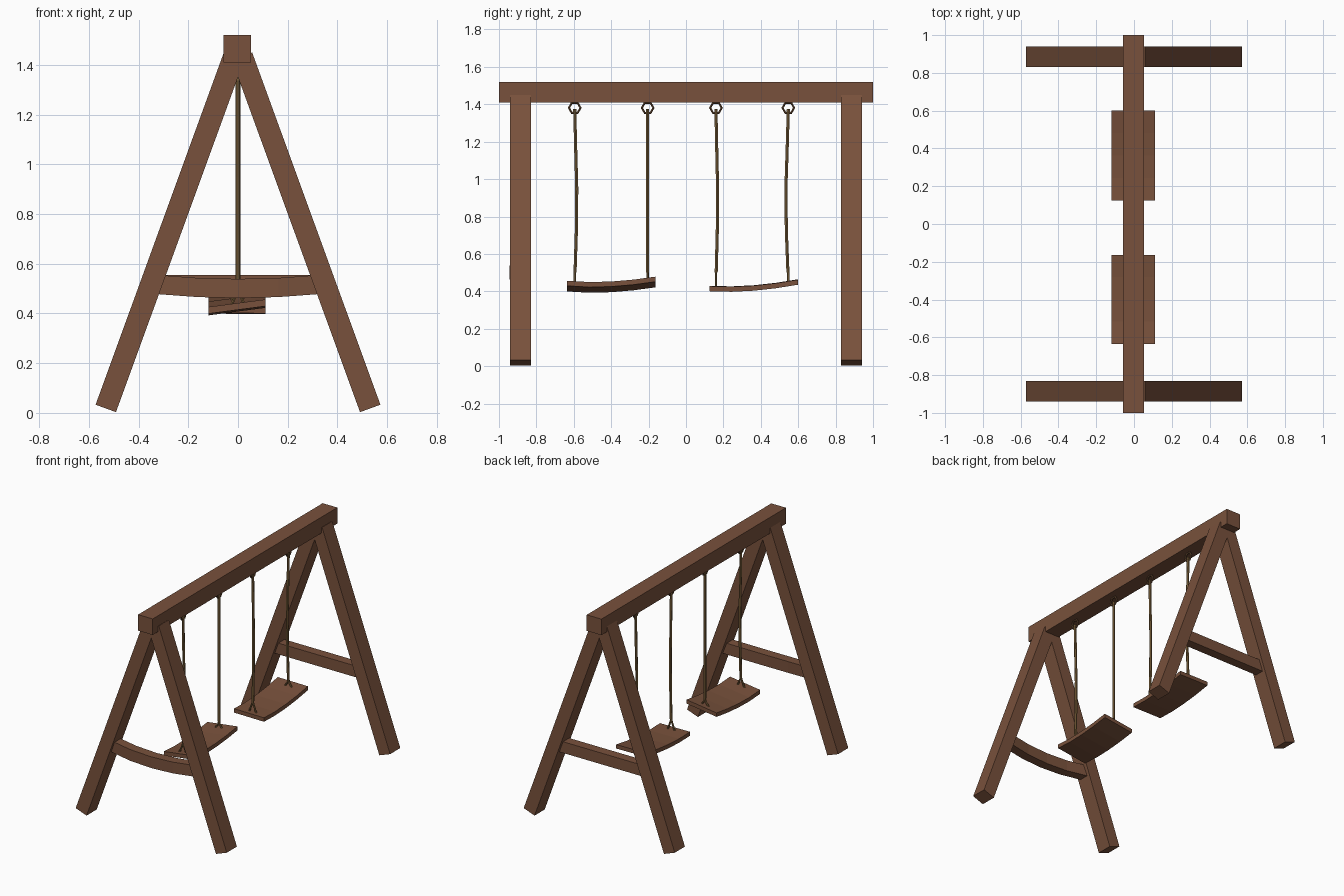
import bpy, bmesh, math
from mathutils import Vector

if "Cube" in bpy.data.objects:
    bpy.data.objects.remove(bpy.data.objects["Cube"])


def material(name, rgb):
    m = bpy.data.materials.new(name)
    m.diffuse_color = (*rgb, 1)
    m.use_nodes = True
    m.node_tree.nodes["Principled BSDF"].inputs["Base Color"].default_value = m.diffuse_color
    return m


WOOD = material("wood", (0.19, 0.083, 0.045))
ROPE = material("rope", (0.21, 0.125, 0.045))
METAL = material("ring_brown", (0.15, 0.075, 0.035))


def loft(name, sections, mat, closed=False):
    """Skin a list of equal-length point rings, capping the ends unless closed."""
    bm = bmesh.new()
    rings = [[bm.verts.new(p) for p in s] for s in sections]
    n = len(rings[0])
    pairs = list(zip(rings, rings[1:]))
    if closed:
        pairs.append((rings[-1], rings[0]))
    else:
        bm.faces.new(rings[0])
        bm.faces.new(rings[-1])
    for a, b in pairs:
        for i in range(n):
            j = (i + 1) % n
            bm.faces.new((a[i], a[j], b[j], b[i]))
    bmesh.ops.recalc_face_normals(bm, faces=bm.faces)
    me = bpy.data.meshes.new(name)
    bm.to_mesh(me)
    bm.free()
    me.materials.append(mat)
    ob = bpy.data.objects.new(name, me)
    bpy.context.collection.objects.link(ob)
    return ob


def tube(name, path, r, mat, sides=6, closed=False):
    """Round section swept along a path lying in a plane."""
    pts = [Vector(p) for p in path]
    n = len(pts)
    secs = []
    for i, p in enumerate(pts):
        a = pts[i - 1] if closed or i else p
        b = pts[(i + 1) % n] if closed or i < n - 1 else p
        t = (b - a).normalized()
        ref = Vector((0, 1, 0)) if abs(t.x) > 0.1 else Vector((1, 0, 0))
        u = (ref - t * ref.dot(t)).normalized()
        v = t.cross(u)
        secs.append([p + r * (u * math.cos(q) + v * math.sin(q))
                     for q in (2 * math.pi * k / sides for k in range(sides))])
    return loft(name, secs, mat, closed)


def rect_xz(x0, x1, z0, z1, y):
    return [(x0, y, z0), (x1, y, z0), (x1, y, z1), (x0, y, z1)]


# top beam
loft("top_beam", [rect_xz(-0.058, 0.053, 1.41, 1.52, y) for y in (-1, 1)], WOOD)

# splayed legs, square-cut and leaning 20 degrees
leg = [(0.491, 0.003), (0.573, 0.033), (0.057, 1.450), (-0.025, 1.420)]
for end, s in (("front", -1), ("back", 1)):
    for side, m in (("left", -1), ("right", 1)):
        loft(f"{end}_{side}_leg",
             [[(m * x, s * y, z) for x, z in leg] for y in (0.83, 0.94)], WOOD)

# cross braces, the front one bowed forward and sagging
for name, y, bow, sag in (("front_brace", -0.885, -0.025, 0.016),
                          ("back_brace", 0.885, 0.0, 0.0)):
    secs = []
    for t in (-1, -0.5, 0, 0.5, 1):
        k = 1 - t * t
        yc, dz = y + bow * k, -sag * k
        secs.append([(0.325 * t, yc + dy, z + dz) for dy, z in
                     ((-0.033, 0.478), (0.033, 0.478), (0.033, 0.555), (-0.033, 0.555))])
    loft(name, secs, WOOD)

# seats: start y, end y, centre heights along the board, tilt across x, ropes (y, bend)
swings = [
    ("front", -0.635, -0.163, (0.428, 0.421, 0.424, 0.434, 0.450), 0.030,
     ((-0.595, 0.011), (-0.205, 0.0))),
    ("back", 0.125, 0.600, (0.415, 0.412, 0.418, 0.431, 0.450), -0.002,
     ((0.160, 0.009), (0.547, -0.013))),
]
for name, y0, y1, heights, tilt, ropes in swings:
    secs = []
    for i, zc in enumerate(heights):
        y = y0 + (y1 - y0) * i / 4
        secs.append([(x, y, zc + s * 0.0135 + side * tilt / 2) for x, side, s in
                     ((-0.118, -1, -1), (0.11, 1, -1), (0.11, 1, 1), (-0.118, -1, 1))])
    loft(f"{name}_swing_seat", secs, WOOD)

    for k, (y, bend) in enumerate(ropes, 1):
        # hexagonal hanging ring
        ring = [(0, y + 0.031 * math.cos(a), 1.381 + 0.031 * math.sin(a))
                for a in (i * math.pi / 3 for i in range(6))]
        tube(f"{name}_ring_{k}", ring, 0.007, METAL, closed=True)

        # slightly crooked rope
        path = [(0, y + bend * f, z) for z, f in
                ((1.375, 0), (1.15, 0.5), (0.95, 1), (0.72, 0.8), (0.5, 0.15))]
        tube(f"{name}_rope_{k}", path, 0.0095, ROPE)

        # forked rope end, tied into the seat
        f = (y - y0) / (y1 - y0) * 4
        i = min(int(f), 3)
        seat_z = heights[i] + (heights[i + 1] - heights[i]) * (f - i)
        for side, s in (("left", -1), ("right", 1)):
            tube(f"{name}_rope_{k}_{side}_tie",
                 [(0, y, 0.515), (s * 0.004, y, 0.485), (s * 0.028, y, seat_z + 0.005)],
                 0.006, ROPE)
